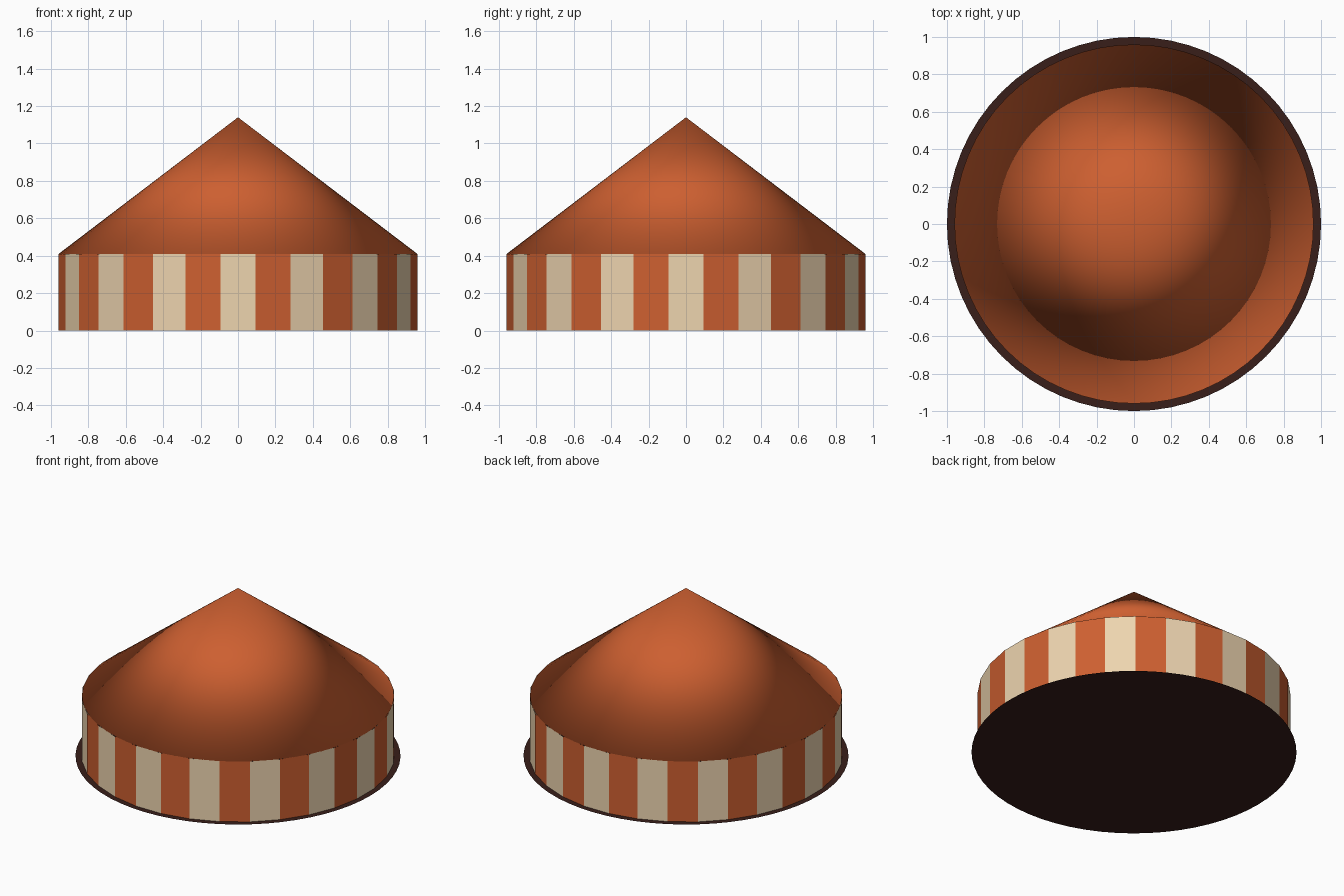
import bpy, bmesh
from math import pi, cos, atan2
from mathutils import Matrix

if "Cube" in bpy.data.objects:
    bpy.data.objects.remove(bpy.data.objects["Cube"])

SEGMENTS = 32
STEP = 2 * pi / SEGMENTS


def material(name, rgb):
    mat = bpy.data.materials.new(name)
    mat.diffuse_color = (*rgb, 1)
    mat.use_nodes = True
    mat.node_tree.nodes["Principled BSDF"].inputs["Base Color"].default_value = mat.diffuse_color
    return mat


def add_object(name, bm, mats):
    mesh = bpy.data.meshes.new(name)
    bm.to_mesh(mesh)
    bm.free()
    for mat in mats:
        mesh.materials.append(mat)
    obj = bpy.data.objects.new(name, mesh)
    bpy.context.collection.objects.link(obj)
    return obj


red = material("red_canvas", (0.61, 0.115, 0.03))
cream = material("cream_canvas", (0.85, 0.66, 0.43))
dark = material("dark_floor", (0.04, 0.013, 0.01))

# Thin floor disc
bm = bmesh.new()
bmesh.ops.create_circle(bm, cap_ends=True, segments=64, radius=1.0)
add_object("floor", bm, [dark])

# Striped wall: flat panels, a cream one centred on the front
bm = bmesh.new()
radius = 0.959 / cos(STEP / 2)
bmesh.ops.create_cone(bm, cap_ends=False, segments=SEGMENTS,
                      radius1=radius, radius2=radius, depth=0.41,
                      matrix=Matrix.Translation((0, 0, 0.205)) @ Matrix.Rotation(STEP / 2, 4, 'Z'))
for face in bm.faces:
    c = face.calc_center_median()
    face.material_index = round((atan2(c.y, c.x) + pi / 2) / STEP) % 2
add_object("striped_wall", bm, [cream, red])

# Conical roof, closed underneath and shaded smooth throughout
bm = bmesh.new()
base, apex = 0.409, 1.14
bmesh.ops.create_cone(bm, cap_ends=True, segments=64,
                      radius1=0.96, radius2=0, depth=apex - base,
                      matrix=Matrix.Translation((0, 0, (base + apex) / 2)))
bmesh.ops.remove_doubles(bm, verts=bm.verts, dist=1e-5)
for face in bm.faces:
    face.smooth = True
add_object("roof", bm, [red])
